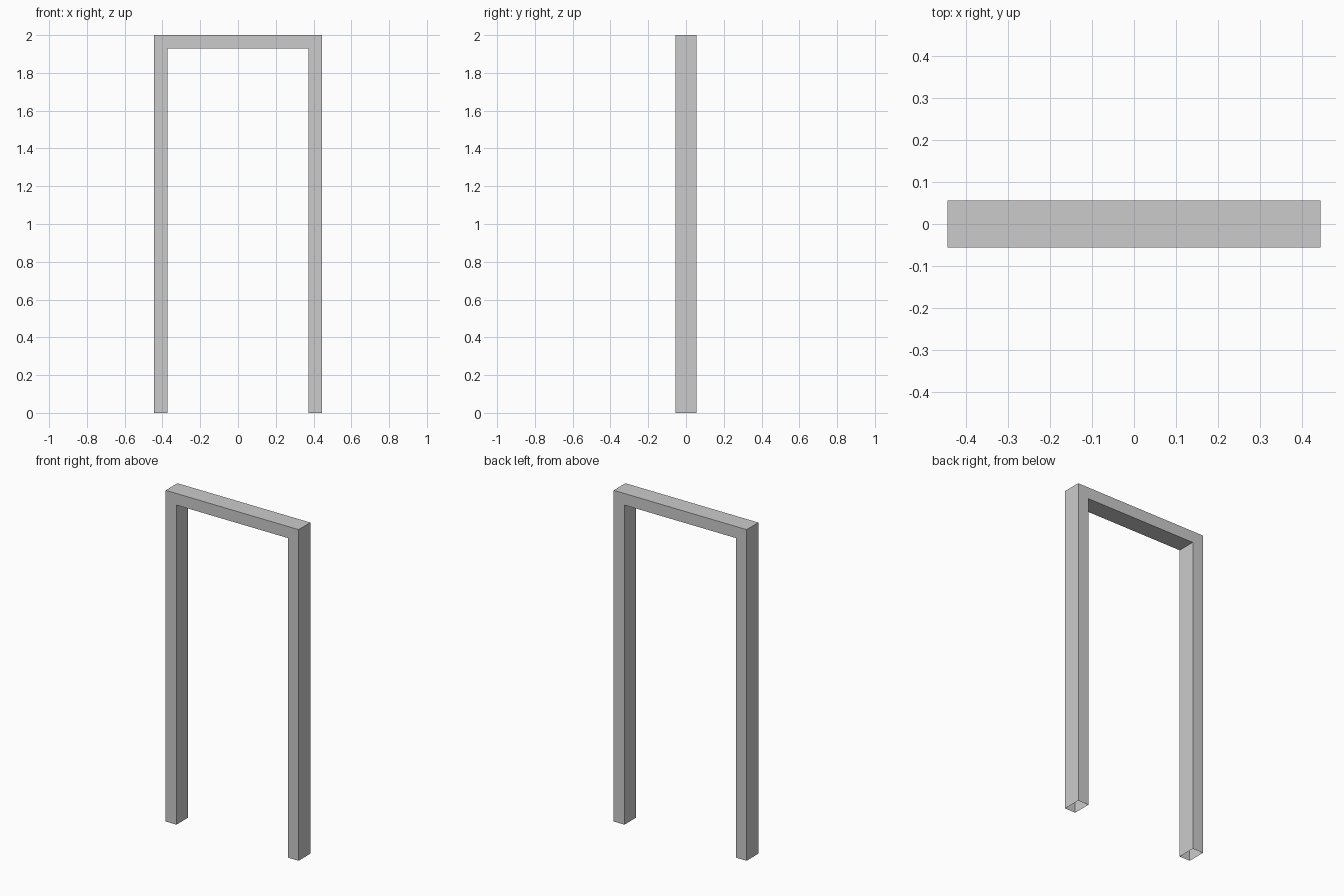
import bpy
import bmesh

if "Cube" in bpy.data.objects:
    bpy.data.objects.remove(bpy.data.objects["Cube"])

HALF_W, INNER_W = 0.444, 0.372   # outer and inner half widths
TOP, LINTEL = 2.0, 1.93          # top and underside of the head
HALF_D = 0.056                   # half depth

# Door frame outline, running round from the left foot to the right foot
profile = [(-HALF_W, 0), (-HALF_W, TOP), (HALF_W, TOP), (HALF_W, 0),
           (INNER_W, 0), (INNER_W, LINTEL), (-INNER_W, LINTEL), (-INNER_W, 0)]

bm = bmesh.new()
front = bm.faces.new([bm.verts.new((x, -HALF_D, z)) for x, z in profile])
ext = bmesh.ops.extrude_face_region(bm, geom=[front], use_keep_orig=True)
moved = [v for v in ext["geom"] if isinstance(v, bmesh.types.BMVert)]
bmesh.ops.translate(bm, verts=moved, vec=(0, 2 * HALF_D, 0))
bmesh.ops.recalc_face_normals(bm, faces=bm.faces)

# The feet are open underneath
feet = [f for f in bm.faces if all(abs(v.co.z) < 1e-5 for v in f.verts)]
bmesh.ops.delete(bm, geom=feet, context='FACES_ONLY')

mesh = bpy.data.meshes.new("door_frame")
bm.to_mesh(mesh)
bm.free()
bpy.context.collection.objects.link(bpy.data.objects.new("door_frame", mesh))
